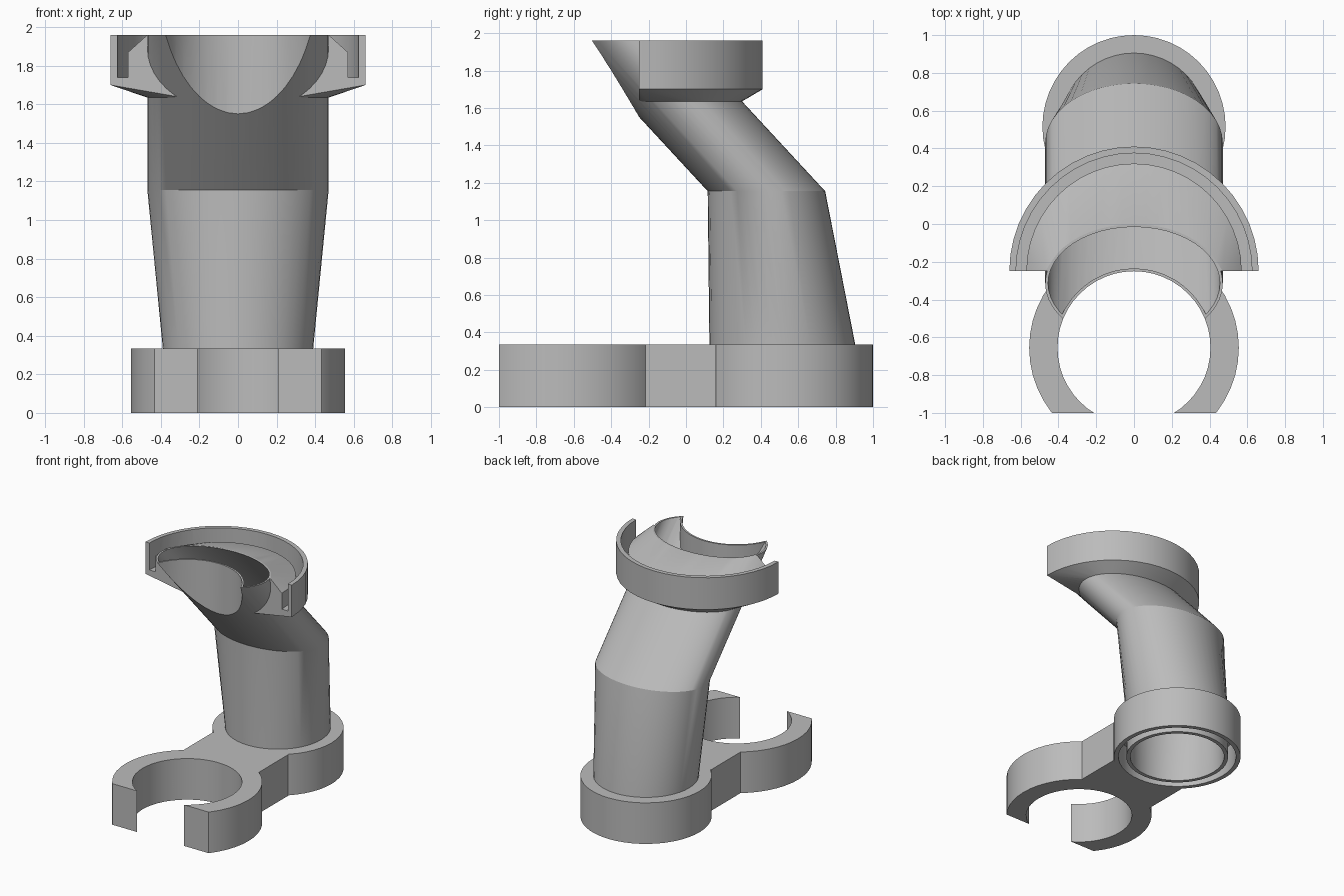
import bpy, bmesh, math
from mathutils import Vector

if "Cube" in bpy.data.objects:
    bpy.data.objects.remove(bpy.data.objects["Cube"])

grey = bpy.data.materials.new("matte grey")
grey.use_nodes = True
colour = (0.5, 0.5, 0.5, 1)
grey.diffuse_color = colour
grey.node_tree.nodes["Principled BSDF"].inputs["Base Color"].default_value = colour

SEG = 48
BASE_Y, PIPE_Y, CUT_Y = 0.515, -0.655, -0.25   # collar axis, clip axis, flange cut plane
RIM_Z, ELBOW_Z, COLLAR_Z = 1.96, 1.155, 0.335


def ring(cy, rx, ry, z):
    steps = [2 * math.pi * i / SEG for i in range(SEG)]
    return [Vector((rx * math.sin(a), cy + ry * math.cos(a), z)) for a in steps]


def finish(name, bm):
    bmesh.ops.recalc_face_normals(bm, faces=bm.faces)
    mesh = bpy.data.meshes.new(name)
    bm.to_mesh(mesh)
    bm.free()
    mesh.materials.append(grey)
    ob = bpy.data.objects.new(name, mesh)
    bpy.context.collection.objects.link(ob)
    return ob


def loft(name, rings):
    bm = bmesh.new()
    loops = [[bm.verts.new(p) for p in r] for r in rings]
    for low, high in zip(loops, loops[1:]):
        for i in range(SEG):
            j = (i + 1) % SEG
            bm.faces.new((low[i], low[j], high[j], high[i]))
    bm.faces.new(loops[0])
    bm.faces.new(loops[-1])
    return finish(name, bm)


def cylinder(name, cy, r, z0, z1):
    return loft(name, [ring(cy, r, r, z0), ring(cy, r, r, z1)])


def box(name, x, y0, y1, z0, z1):
    bm = bmesh.new()
    bmesh.ops.create_cube(bm, size=1)
    for v in bm.verts:
        v.co = Vector((v.co.x * 2 * x, (y0 + y1) / 2 + v.co.y * (y1 - y0),
                       (z0 + z1) / 2 + v.co.z * (z1 - z0)))
    return finish(name, bm)


def hull(name, rings):
    # Convex hull of rings, flattened against the front cut plane
    bm = bmesh.new()
    for p in sum(rings, []):
        bm.verts.new((p.x, max(p.y, CUT_Y), p.z))
    bmesh.ops.remove_doubles(bm, verts=bm.verts, dist=1e-4)
    out = bmesh.ops.convex_hull(bm, input=bm.verts)
    junk = {g for g in out["geom_interior"] + out["geom_unused"]
            if isinstance(g, bmesh.types.BMVert)}
    bmesh.ops.delete(bm, geom=list(junk), context="VERTS")
    return finish(name, bm)


def cut(ob, *cutters):
    for c in cutters:
        c.hide_render = True
        mod = ob.modifiers.new("cut", "BOOLEAN")
        mod.operation, mod.solver, mod.object = "DIFFERENCE", "EXACT", c
    bpy.context.view_layer.update()
    deps = bpy.context.evaluated_depsgraph_get()
    mesh = bpy.data.meshes.new_from_object(ob.evaluated_get(deps))
    ob.modifiers.clear()
    ob.data = mesh
    return ob


def tube_section(z, wall=0):
    # Horizontal section of the leaning upper tube
    return ring(0.43 - 0.925 * (z - ELBOW_Z), 0.47 - wall, 0.314 - wall, z)


def tube_solid(name, z0, z1, wall=0, wall_top=0):
    r = 0.39 - wall
    return loft(name, [ring(BASE_Y, r, r, z0), ring(BASE_Y, r, r, COLLAR_Z),
                       tube_section(ELBOW_Z, wall_top), tube_section(z1, wall_top)])


# Cutters
tube_space = tube_solid("tube_space_cutter", -0.1, 2.1)
bore = tube_solid("bore_cutter", -0.1, 2.1, 0.03, 0.015)
pipe = cylinder("pipe_cutter", PIPE_Y, 0.405, -0.2, 2.3)
pipe_wall = cylinder("pipe_wall_cutter", PIPE_Y, 0.42, -0.3, 2.4)
cut(bore, pipe_wall)
groove = cylinder("groove_cutter", BASE_Y, 0.45, -0.1, 0.22)
collar_space = cylinder("collar_space_cutter", BASE_Y, 0.47, -0.1, 1)
clip_mouth = box("clip_mouth_cutter", 1, -2, -1, -0.5, 1)
slot = cylinder("slot_cutter", CUT_Y, 0.625, 1.74, 2.1)

# Bent tube with concave spout
tube = cut(tube_solid("bent_tube", 0, RIM_Z), pipe, bore)

# Base collar, clip ring and connecting arm
collar = cut(cylinder("base_collar", BASE_Y, 0.485, 0, COLLAR_Z), groove, tube_space)
clip = cut(cylinder("clip_ring", PIPE_Y, 0.555, 0, COLLAR_Z), pipe, clip_mouth)
arm = cut(box("clip_arm", 0.34, -0.4, 0.16, 0, COLLAR_Z), pipe, collar_space)

# Half-round flange: slotted outer wall, sloped core, tapered underside
wall = hull("flange_wall", [ring(CUT_Y, 0.66, 0.66, z) for z in (1.70, RIM_Z)])
cut(wall, slot, tube_space)
core = hull("flange_core", [ring(CUT_Y, 0.57, 0.57, z) for z in (1.74, 1.87)]
            + [tube_section(RIM_Z)])
cut(core, tube_space)
under = hull("flange_underside", [ring(CUT_Y, 0.66, 0.66, 1.70), tube_section(1.635)])
cut(under, tube_space)

for c in (tube_space, bore, pipe, pipe_wall, groove, collar_space, clip_mouth, slot):
    bpy.data.objects.remove(c)

# Smooth round walls, keep edges sharp
bpy.ops.object.select_all(action="DESELECT")
for ob in (tube, collar, clip, arm, wall, core, under):
    ob.select_set(True)
bpy.context.view_layer.objects.active = tube
bpy.ops.object.shade_smooth_by_angle(angle=math.radians(25))
